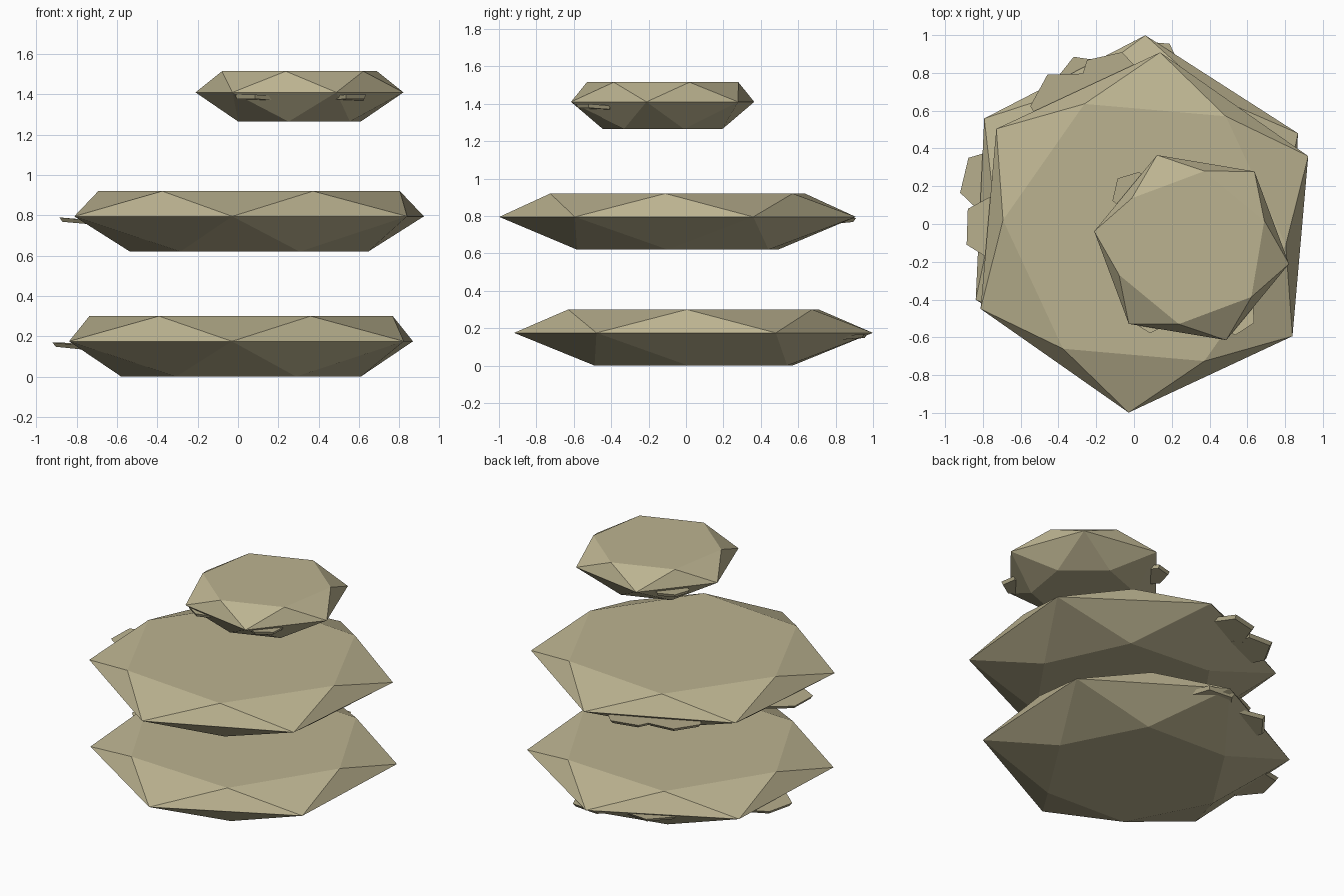
import bpy, bmesh
from math import cos, sin, radians, atan2
from mathutils import Matrix, Vector

if "Cube" in bpy.data.objects:
    bpy.data.objects.remove(bpy.data.objects["Cube"])

mat = bpy.data.materials.new("stone")
mat.diffuse_color = (0.50, 0.45, 0.28, 1)
mat.use_nodes = True
mat.node_tree.nodes["Principled BSDF"].inputs["Base Color"].default_value = mat.diffuse_color


def finish(bm, name):
    bmesh.ops.recalc_face_normals(bm, faces=bm.faces[:])
    me = bpy.data.meshes.new(name)
    bm.to_mesh(me)
    bm.free()
    me.materials.append(mat)
    ob = bpy.data.objects.new(name, me)
    bpy.context.collection.objects.link(ob)


def stone(name, cx, cy, radius, angle, zs):
    """Faceted slab: wide hexagon between two hexagons twisted by 30 degrees."""
    bm = bmesh.new()
    rings = []
    for z, k, off in zip(zs, (0.62, 1.0, 0.785), (30, 0, 30)):
        pts = [radians(angle + off + 60 * i) for i in range(6)]
        rings.append([bm.verts.new((cx + radius * k * cos(a), cy + radius * k * sin(a), z))
                      for a in pts])
    low, mid, top = rings
    for ring in (low, top):
        bm.faces.new(ring)
        for i in range(6):
            j = (i + 1) % 6
            bm.faces.new((mid[i], mid[j], ring[i]))
            bm.faces.new((ring[i], mid[j], ring[j]))
    finish(bm, name)


def ledge(name, cx, cy, x, y, z, radius, thick, turn):
    """Thin six-sided chip set into the underside, its outer edge tipped up."""
    bm = bmesh.new()
    out = atan2(y - cy, x - cx)
    m = (Matrix.Translation((x, y, z)) @ Matrix.Rotation(out, 4, 'Z')
         @ Matrix.Rotation(radians(-5), 4, 'Y') @ Matrix.Rotation(radians(turn), 4, 'Z'))
    bmesh.ops.create_cone(bm, cap_ends=True, segments=6, radius1=radius * 0.9,
                          radius2=radius, depth=thick, matrix=m)
    finish(bm, name)


# Stones: name, centre, radius, twist, heights, chips (x, y, turn), chip height and size
stones = [
    ("lower_stone", 0.015, 0.04, 0.96, 27.3, (0.0, 0.175, 0.30),
     [(-0.74, 0.22, 0), (-0.25, 0.71, 30), (0.08, 0.80, 0)], 0.145, 0.19),
    ("middle_stone", 0.055, -0.045, 0.957, 25, (0.62, 0.795, 0.92),
     [(-0.72, -0.02, 0), (-0.36, 0.63, 30), (-0.12, 0.73, 0)], 0.765, 0.19),
    ("upper_stone", 0.305, -0.125, 0.523, -9.5, (1.265, 1.41, 1.515),
     [(0.09, -0.46, 0), (0.53, -0.47, 0), (0.0, 0.16, 30)], 1.38, 0.12),
]
for name, cx, cy, r, ang, zs, chips, cz, cr in stones:
    stone(name, cx, cy, r, ang, zs)
    for n, (x, y, turn) in enumerate(chips):
        ledge(f"{name}_ledge_{n + 1}", cx, cy, x, y, cz, cr, 0.02, turn)
